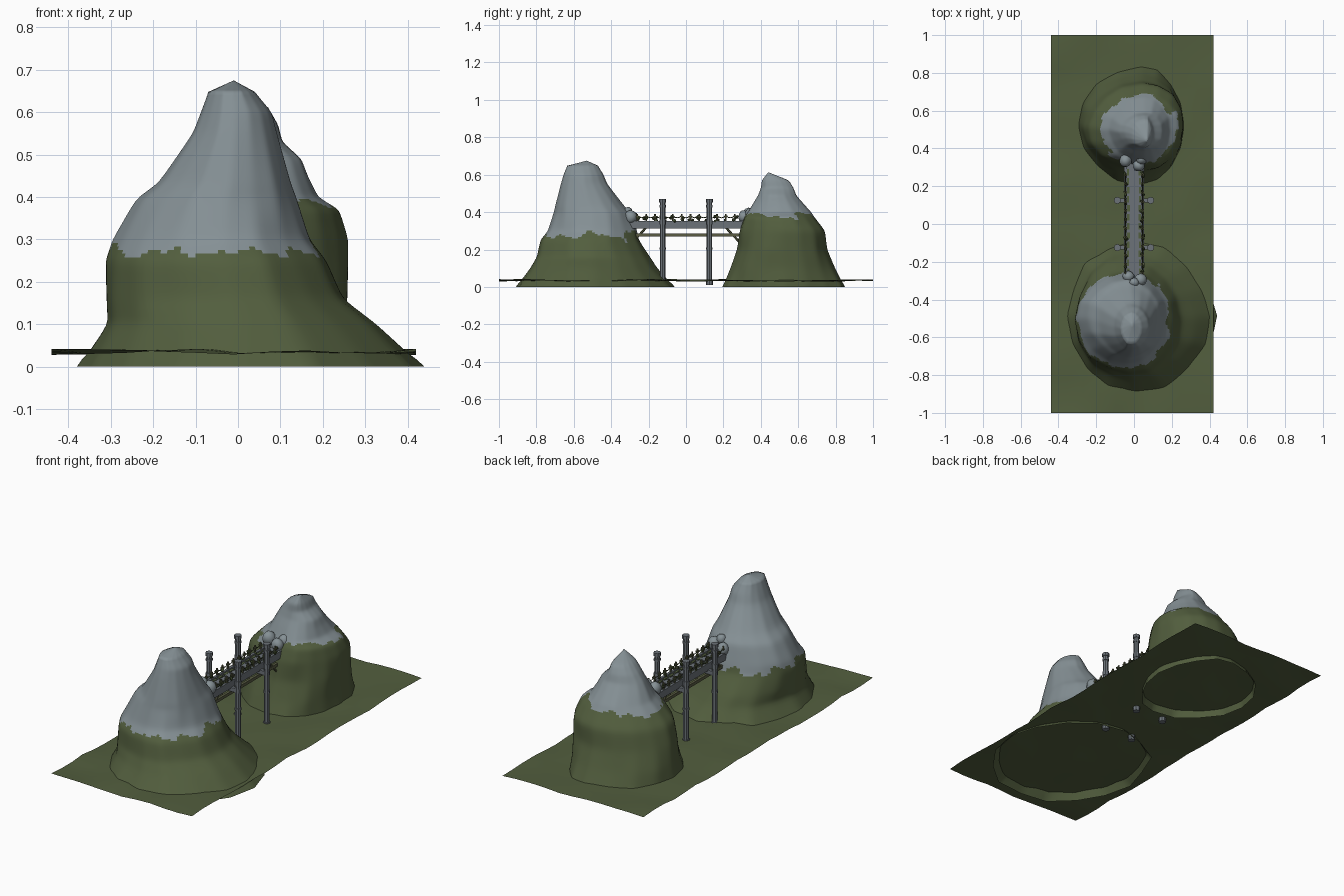
import bpy, bmesh, math, random
from mathutils import Vector, noise

if "Cube" in bpy.data.objects:
    bpy.data.objects.remove(bpy.data.objects["Cube"])

random.seed(7)


def mat(name, c):
    m = bpy.data.materials.new(name)
    m.diffuse_color = (*c, 1)
    m.use_nodes = True
    m.node_tree.nodes["Principled BSDF"].inputs["Base Color"].default_value = m.diffuse_color
    return m


GRASS = mat("grass green", (0.085, 0.112, 0.048))
ROCK = mat("rock grey", (0.235, 0.28, 0.30))
STONE = mat("stone grey", (0.15, 0.17, 0.19))
LEAF = mat("leaf green", (0.05, 0.07, 0.025))
WOOD = mat("mossy wood", (0.10, 0.105, 0.055))


def finish(bm, name, mats, smooth=False):
    me = bpy.data.meshes.new(name)
    bm.to_mesh(me)
    bm.free()
    for m in mats:
        me.materials.append(m)
    for p in me.polygons:
        p.use_smooth = smooth
    ob = bpy.data.objects.new(name, me)
    bpy.context.collection.objects.link(ob)
    return ob


def box(bm, lo, hi):
    vs = bmesh.ops.create_cube(bm, size=1)["verts"]
    for v in vs:
        v.co = Vector([(a + b) / 2 + c * (b - a) for a, b, c in zip(lo, hi, v.co)])


def rod(bm, a, b, r, sides=6):
    a, b = Vector(a), Vector(b)
    d = b - a
    vs = bmesh.ops.create_cone(bm, cap_ends=True, segments=sides, radius1=r, radius2=r, depth=d.length)["verts"]
    q = d.to_track_quat('Z', 'Y')
    for v in vs:
        v.co = q @ v.co + (a + b) / 2


def blob(bm, c, r, squash=(1, 1, 1), sub=1, rough=0.2):
    vs = bmesh.ops.create_icosphere(bm, subdivisions=sub, radius=r)["verts"]
    for v in vs:
        k = 1 + random.uniform(-rough, rough)
        v.co = Vector([v.co[i] * squash[i] * k + c[i] for i in range(3)])


# Mountains: rings given as (z, x min, x max, y min, y max)
def mountain(name, levels, tip, line, sides=16):
    bm = bmesh.new()
    rings = []
    for z, x0, x1, y0, y1 in levels:
        cx, cy = tip[0] * .6 + (x0 + x1) * .2, (y0 + y1) / 2
        ring = []
        for k in range(sides):
            a = 2 * math.pi * k / sides
            c, s = math.cos(a), math.sin(a)
            j = 1 if k % 4 == 0 else 1 + 0.09 * noise.noise(Vector((c * 2.2, s * 2.2 + cy * 5, z * 5)))
            x = cx + c * j * (x1 - cx if c > 0 else cx - x0)
            y = cy + s * j * (y1 - y0) / 2
            ring.append(bm.verts.new((x, y, z)))
        rings.append(ring)
    for lo, hi in zip(rings, rings[1:]):
        for k in range(sides):
            n = (k + 1) % sides
            bm.faces.new((lo[k], lo[n], hi[n], hi[k]))
    top = bm.verts.new(tip)
    for k in range(sides):
        bm.faces.new((rings[-1][k], rings[-1][(k + 1) % sides], top))
    bmesh.ops.subdivide_edges(bm, edges=bm.edges[:], cuts=5, use_grid_fill=True)
    soft = [v for v in bm.verts if 0.02 < v.co.z < tip[2] - 0.03]
    for _ in range(4):
        bmesh.ops.smooth_vert(bm, verts=soft, factor=0.5, use_axis_x=True, use_axis_y=True, use_axis_z=True)
    # ragged snow-line between grass and bare rock
    for f in bm.faces:
        p = f.calc_center_median()
        h = line + 0.055 * noise.noise(p * 7) + 0.03 * noise.noise(p * 19)
        f.material_index = 1 if p.z > h else 0
    bmesh.ops.recalc_face_normals(bm, faces=bm.faces[:])
    finish(bm, name, [GRASS, ROCK], True)


mountain("front_mountain", [
    (0, -.38, .44, -.91, -.06), (.10, -.31, .33, -.835, -.15), (.16, -.312, .25, -.80, -.19),
    (.25, -.315, .21, -.78, -.25), (.30, -.298, .17, -.74, -.26), (.395, -.242, .14, -.71, -.29),
    (.435, -.187, .125, -.70, -.33), (.55, -.107, .093, -.67, -.42), (.60, -.088, .08, -.655, -.44),
    (.648, -.07, .04, -.635, -.47)], (-.01, -.53, .675), .275)
mountain("back_mountain", [
    (0, -.30, .27, .195, .85), (.10, -.285, .257, .235, .80), (.20, -.27, .26, .27, .757),
    (.30, -.24, .262, .285, .745), (.37, -.17, .24, .31, .69), (.40, -.135, .19, .33, .67),
    (.45, -.105, .165, .36, .625), (.49, -.08, .15, .385, .59), (.53, -.05, .105, .40, .575),
    (.57, -.01, .095, .405, .55)], (.07, .44, .613), .37)

# Ground sheet, gently uneven
bm = bmesh.new()
bmesh.ops.create_grid(bm, x_segments=10, y_segments=22, size=1)
for v in bm.verts:
    v.co.x = v.co.x * .43 - .01
    v.co.z = .035 + .013 * noise.noise(v.co * 6.3 + Vector((3.1, 1.7, .4)))
finish(bm, "ground", [GRASS], True)

# Bridge deck with side girders and worn centre slabs
bm = bmesh.new()
box(bm, (-.045, -.31, .32), (.045, .33, .34))
for s in (-1, 1):
    x = s * .045
    box(bm, (x - .007, -.30, .312), (x + .007, .32, .352))
for i in range(13):
    y = -.28 + i * .047
    w = random.uniform(.016, .024)
    box(bm, (-w, y, .34), (w, y + .04, .346))
finish(bm, "bridge_deck", [STONE])

# Moss along both edges of the walkway
bm = bmesh.new()
for s in (-1, 1):
    for i in range(12):
        y = -.27 + i * .048
        x = s * .033
        w = random.uniform(.006, .011)
        box(bm, (x - w, y, .34), (x + w, y + .034, .345))
finish(bm, "deck_moss", [GRASS])

# Lower beams, cross ties and diagonal end braces
bm = bmesh.new()
for s in (-1, 1):
    x = s * .035
    box(bm, (x - .007, -.27, .27), (x + .007, .31, .287))
    for e in (-1, 1):
        rod(bm, (x, e * .30, .225), (x, e * .215, .315), .006)
for i in range(7):
    y = -.24 + i * .08
    box(bm, (-.04, y - .006, .272), (.04, y + .006, .284))
finish(bm, "under_beams", [WOOD])

# Four tall pillars with collars, caps and cross beams
bm = bmesh.new()
for y in (-.125, .125):
    for x in (-.088, .088):
        rod(bm, (x, y, .01), (x, y, .46), .0145, 8)
        for z, r, h in ((.01, .019, .03), (.20, .0175, .012), (.335, .018, .025), (.425, .018, .012), (.452, .019, .018)):
            rod(bm, (x, y, z), (x, y, z + h), r, 8)
    box(bm, (-.10, y - .01, .295), (.10, y + .01, .317))
finish(bm, "pillars", [STONE])

# Railing posts
posts = [-.26 + i * .0473 for i in range(12)]
bm = bmesh.new()
for s in (-1, 1):
    for y in posts:
        rod(bm, (s * .045, y, .345), (s * .045, y, .39), .0045)
        box(bm, (s * .045 - .007, y - .007, .372), (s * .045 + .007, y + .007, .38))
finish(bm, "railing_posts", [WOOD])

# Sagging vines between posts, and leaf clumps
bm = bmesh.new()
for s in (-1, 1):
    for a, b in zip(posts, posts[1:]):
        pts = [(s * .045, a + (b - a) * t, .382 - .05 * t * (1 - t)) for t in (0, .25, .5, .75, 1)]
        for p, q in zip(pts, pts[1:]):
            rod(bm, p, q, .0025, 4)
finish(bm, "railing_vines", [LEAF])
bm = bmesh.new()
for s in (-1, 1):
    for y in posts:
        for _ in range(2):
            c = (s * random.uniform(.038, .052), y + random.uniform(-.015, .015), random.uniform(.352, .378))
            blob(bm, c, random.uniform(.006, .011), rough=.35)
finish(bm, "leaf_clumps", [LEAF])

# Boulders where the bridge meets the mountains
bm = bmesh.new()
for c, r in (((-.03, -.28, .365), .032), ((.035, -.295, .375), .034), ((.0, -.31, .40), .026),
             ((-.045, .335, .385), .034), ((.025, .31, .375), .032), ((.04, .345, .39), .030)):
    blob(bm, c, r, (1, 1, 1.1), 2, .07)
finish(bm, "boulders", [ROCK], True)
